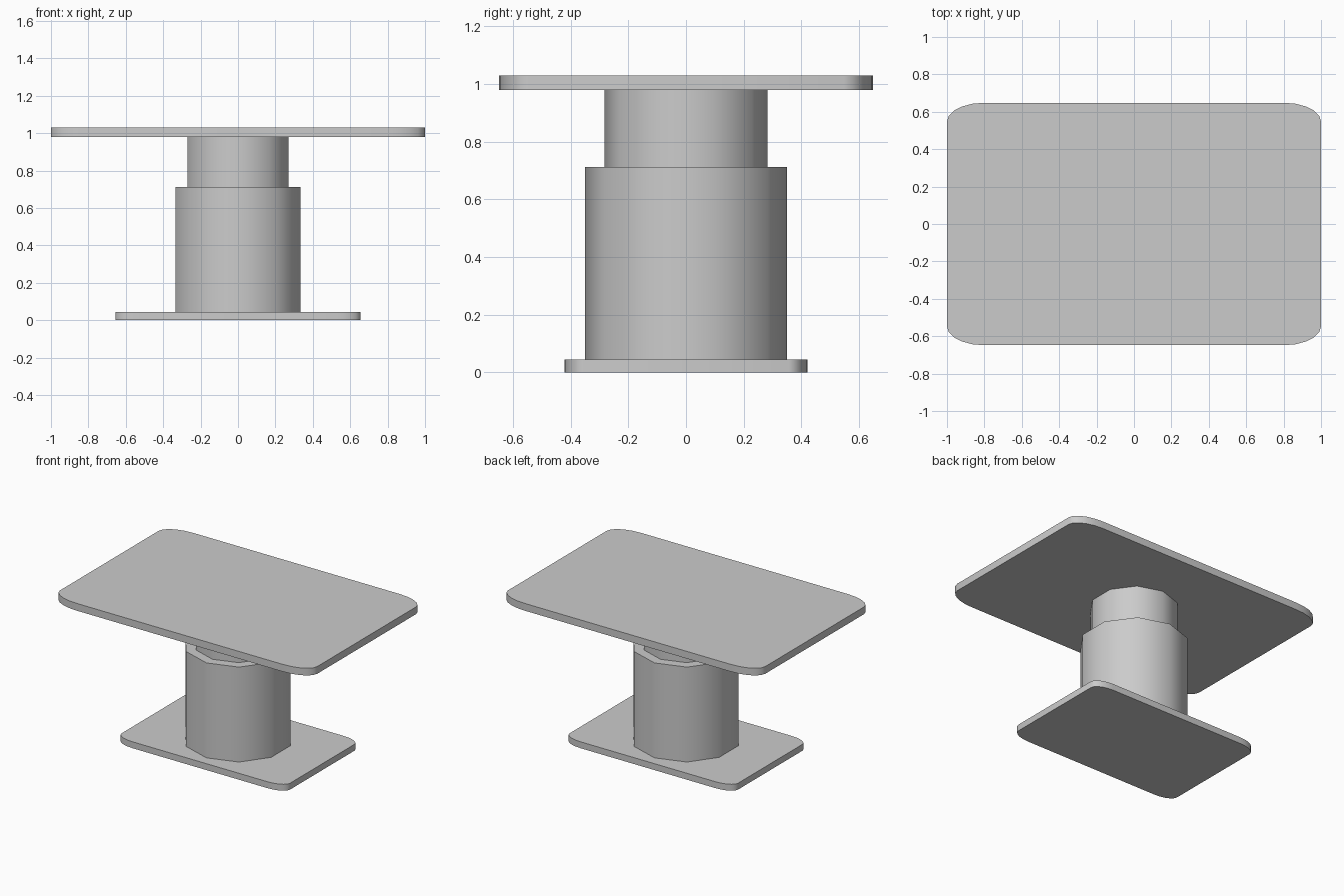
import bpy
import bmesh
from math import cos, sin, pi, radians

cube = bpy.data.objects.get("Cube")
if cube:
    bpy.data.objects.remove(cube, do_unlink=True)

GREY = (0.6, 0.6, 0.6, 1)
grey = bpy.data.materials.new("light grey")
grey.use_nodes = True
grey.diffuse_color = GREY
grey.node_tree.nodes["Principled BSDF"].inputs["Base Color"].default_value = GREY


def prism(name, outline, z0, z1):
    """Extrude a closed outline from z0 to z1, smooth around its sides."""
    bm = bmesh.new()
    face = bm.faces.new([bm.verts.new((x, y, z0)) for x, y in outline])
    top = bmesh.ops.extrude_face_region(bm, geom=[face])["geom"]
    verts = [v for v in top if isinstance(v, bmesh.types.BMVert)]
    bmesh.ops.translate(bm, verts=verts, vec=(0, 0, z1 - z0))
    bmesh.ops.recalc_face_normals(bm, faces=bm.faces)
    mesh = bpy.data.meshes.new(name)
    bm.to_mesh(mesh)
    bm.free()
    mesh.materials.append(grey)
    obj = bpy.data.objects.new(name, mesh)
    bpy.context.collection.objects.link(obj)
    bpy.ops.object.select_all(action="DESELECT")
    obj.select_set(True)
    bpy.context.view_layer.objects.active = obj
    bpy.ops.object.shade_smooth_by_angle(angle=radians(40))
    return obj


def rounded_rect(hx, hy, rx, ry, steps=5):
    """Rectangle with elliptical corners, counter-clockwise."""
    points = []
    for quarter, (sx, sy) in enumerate([(1, 1), (-1, 1), (-1, -1), (1, -1)]):
        for i in range(steps + 1):
            a = (quarter + i / steps) * pi / 2
            points.append((sx * (hx - rx) + rx * cos(a), sy * (hy - ry) + ry * sin(a)))
    return points


def decagon(radius):
    """Ten-sided outline with corners pointing front and back."""
    return [(radius * sin(i * pi / 5), radius * cos(i * pi / 5)) for i in range(10)]


# Foot plate and two-stage column
prism("base_plate", rounded_rect(0.655, 0.422, 0.131, 0.065), 0, 0.045)
prism("lower_column", decagon(0.35), 0.045, 0.712)
prism("upper_column", decagon(0.283), 0.712, 0.979)

# Table top with a thin surface layer
prism("table_top", rounded_rect(1, 0.648, 0.2, 0.1), 0.979, 1.025)
prism("top_surface", rounded_rect(1, 0.648, 0.2, 0.1), 1.025, 1.03)
